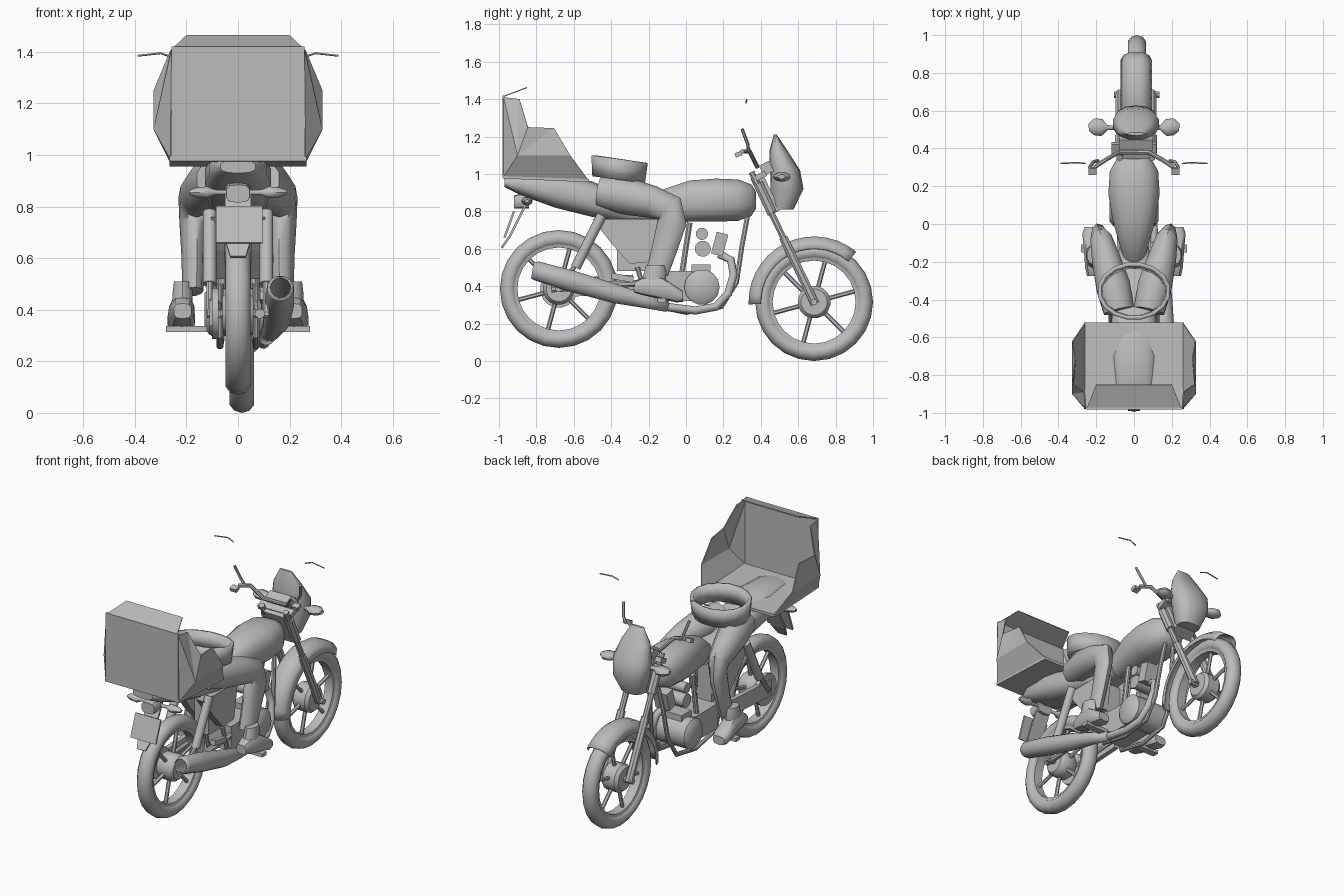
import bpy, bmesh, math
from mathutils import Vector

grey = bpy.data.materials.new("plain_grey")
grey.diffuse_color = (0.5, 0.5, 0.5, 1)


def make(name, verts, faces, smooth=40, thick=0):
    me = bpy.data.meshes.new(name)
    me.from_pydata([tuple(v) for v in verts], [], faces)
    bm = bmesh.new()
    bm.from_mesh(me)
    bmesh.ops.recalc_face_normals(bm, faces=bm.faces)
    for f in bm.faces:
        f.smooth = smooth > 0
    bm.to_mesh(me)
    bm.free()
    if smooth:
        me.set_sharp_from_angle(angle=math.radians(smooth))
    me.materials.append(grey)
    ob = bpy.data.objects.new(name, me)
    bpy.context.collection.objects.link(ob)
    if thick:
        m = ob.modifiers.new("thickness", 'SOLIDIFY')
        m.thickness = thick
        m.offset = 0
    return ob


def loft(name, secs, n=12, axis=None, e=1.0, caps=True, smooth=40, thick=0):
    """Rings (x, y, z, ru, rv) joined along a path; axis fixes the ring direction."""
    pts = [Vector(s[:3]) for s in secs]
    verts, faces, u = [], [], None
    for i, s in enumerate(secs):
        t = Vector(axis) if axis else pts[min(i + 1, len(pts) - 1)] - pts[max(i - 1, 0)]
        t.normalize()
        if u is None:
            u = Vector((1, 0, 0)) if abs(t.x) < 0.8 else Vector((0, 0, 1))
        u = (u - t * u.dot(t)).normalized()
        v = t.cross(u)
        for k in range(n):
            a = 2 * math.pi * (k + 0.5) / n
            c, d = math.cos(a), math.sin(a)
            c, d = math.copysign(abs(c) ** e, c), math.copysign(abs(d) ** e, d)
            verts.append(pts[i] + u * c * s[3] + v * d * s[4])
    for i in range(len(secs) - 1):
        for k in range(n):
            a, b = i * n + k, i * n + (k + 1) % n
            faces.append((a, b, b + n, a + n))
    if caps:
        faces += [tuple(range(n)), tuple(range(len(verts) - n, len(verts)))]
    return make(name, verts, faces, smooth, thick)


def tube(name, pts, r, n=8):
    return loft(name, [(*p, r, r) for p in pts], n)


def lathe(name, prof, c, n=24, a0=0, a1=360, loop=True, thick=0):
    """Profile (radius, x) swept round the x axis through c."""
    full, m = a1 - a0 == 360, len(prof)
    rings = n if full else n + 1
    verts, faces = [], []
    for i in range(rings):
        a = math.radians(a0 + (a1 - a0) * i / n)
        verts += [(c[0] + x, c[1] + r * math.cos(a), c[2] + r * math.sin(a)) for r, x in prof]
    for i in range(n):
        j = (i + 1) % rings
        for k in range(m if loop else m - 1):
            l = (k + 1) % m
            faces.append((i * m + k, i * m + l, j * m + l, j * m + k))
    return make(name, verts, faces, 50, thick)


def box(name, c, h, tilt=0):
    ca, sa = math.cos(math.radians(tilt)), math.sin(math.radians(tilt))
    vs = [(c[0] + i * h[0], c[1] + j * h[1] * ca - k * h[2] * sa, c[2] + j * h[1] * sa + k * h[2] * ca)
          for i in (-1, 1) for j in (-1, 1) for k in (-1, 1)]
    return make(name, vs, [(0, 1, 3, 2), (4, 5, 7, 6), (0, 1, 5, 4), (2, 3, 7, 6), (0, 2, 6, 4), (1, 3, 7, 5)], 0)


# Wheels: tyre, rim, hub and six spokes
def wheel(name, c, hub):
    lathe(name + "_tyre", [(0.27 + 0.045 * math.cos(k * math.pi / 5), 0.05 * math.sin(k * math.pi / 5))
                           for k in range(10)], c)
    lathe(name + "_rim", [(0.24, -0.035), (0.222, -0.03), (0.222, 0.03), (0.24, 0.035)], c)
    loft(name + "_hub", [(c[0] - 0.06, c[1], c[2], hub * 0.8, hub * 0.8), (c[0] - 0.04, c[1], c[2], hub, hub),
                         (c[0] + 0.04, c[1], c[2], hub, hub), (c[0] + 0.06, c[1], c[2], hub * 0.8, hub * 0.8)], 16)
    tube(name + "_axle", [(c[0] - 0.12, c[1], c[2]), (c[0] + 0.12, c[1], c[2])], 0.018)
    for k in range(6):
        a = math.radians(60 * k + 15)
        d = Vector((0, math.cos(a), math.sin(a)))
        tube(f"{name}_spoke_{k}", [Vector(c) + d * 0.05, Vector(c) + d * 0.23], 0.012, 6)


wheel("front_wheel", (0.015, 0.685, 0.315), 0.088)
wheel("rear_wheel", (0, -0.68, 0.385), 0.085)

# Front mudguard
lathe("front_mudguard", [(0.285, -0.08), (0.325, -0.065), (0.348, -0.03), (0.348, 0.03), (0.325, 0.065), (0.285, 0.08)],
      (0.012, 0.685, 0.315), 14, 50, 182, False, 0.006)

# Bodywork
loft("fuel_tank", [(0, -0.2, 0.80, 0.05, 0.05), (0, -0.12, 0.83, 0.075, 0.09), (0, 0.02, 0.855, 0.115, 0.112),
                   (0, 0.16, 0.86, 0.138, 0.117), (0, 0.28, 0.86, 0.13, 0.112), (0, 0.35, 0.86, 0.09, 0.085),
                   (0, 0.375, 0.86, 0.05, 0.045)], 16, (0, 1, 0), 0.8)
loft("seat_and_tail", [(0, -0.97, 0.955, 0.07, 0.025), (0, -0.88, 0.945, 0.115, 0.06), (0, -0.7, 0.915, 0.13, 0.095),
                       (0, -0.5, 0.865, 0.12, 0.095), (0, -0.3, 0.80, 0.105, 0.065),
                       (0, -0.12, 0.79, 0.08, 0.05)], 14, (0, 1, 0), 0.75)
for s, side in ((-1, "left"), (1, "right")):
    pan = [(-0.50, 0.76), (-0.15, 0.76), (-0.19, 0.53), (-0.30, 0.52), (-0.40, 0.63)]
    make(side + "_side_panel", [(s * x, y, z) for x in (0.05, 0.105) for y, z in pan],
         [(0, 1, 2, 3, 4), (5, 6, 7, 8, 9)] + [(i, (i + 1) % 5, (i + 1) % 5 + 5, i + 5) for i in range(5)], 0)
loft("headlight_cowl", [(0.01, 0.515, 0.81, 0.075, 0.06), (0.01, 0.54, 0.92, 0.115, 0.088),
                        (0.01, 0.53, 1.02, 0.125, 0.08), (0.01, 0.495, 1.12, 0.095, 0.05),
                        (0.01, 0.477, 1.21, 0.045, 0.008)], 14, (0, 0, 1), 0.85)

# Steering head and dashboard
box("steering_head", (0.01, 0.425, 0.89), (0.07, 0.035, 0.11), 26)
box("fork_crown", (0, 0.40, 0.99), (0.12, 0.03, 0.015), 26)
box("dashboard", (0.01, 0.43, 1.03), (0.09, 0.03, 0.03), 26)
tube("handlebar", [(-0.21, 0.30, 1.12), (-0.15, 0.34, 1.12), (-0.08, 0.38, 1.04), (0.08, 0.38, 1.04),
                   (0.15, 0.34, 1.12), (0.21, 0.30, 1.12)], 0.012)

for s, side in ((-1, "left"), (1, "right")):
    fx = 0.01 + s * 0.085
    # Fork, indicators, controls and loose mirror wires
    tube(side + "_fork_tube", [(fx, 0.35, 1.01), (fx, 0.53, 0.64)], 0.018)
    tube(side + "_fork_cover", [(fx, 0.385, 0.95), (fx, 0.46, 0.79)], 0.028)
    tube(side + "_fork_slider", [(fx, 0.52, 0.66), (fx, 0.69, 0.305)], 0.025)
    loft(side + "_front_indicator", [(s * 0.09, 0.51, 0.985, 0.012, 0.012), (s * 0.14, 0.51, 0.985, 0.013, 0.013),
                                     (s * 0.17, 0.51, 0.985, 0.026, 0.045), (s * 0.21, 0.515, 0.985, 0.026, 0.045),
                                     (s * 0.24, 0.51, 0.985, 0.012, 0.02)], 10)
    loft(side + "_rear_indicator", [(s * 0.04, -0.85, 0.855, 0.01, 0.01), (s * 0.09, -0.85, 0.855, 0.011, 0.011),
                                    (s * 0.12, -0.85, 0.855, 0.024, 0.03), (s * 0.16, -0.85, 0.855, 0.02, 0.026),
                                    (s * 0.19, -0.85, 0.855, 0.009, 0.012)], 10)
    box(side + "_switch", (s * 0.22, 0.28, 1.105), (0.022, 0.018, 0.012), 20)
    tube(side + "_lever", [(s * 0.19, 0.335, 1.12), (s * 0.215, 0.33, 1.16), (s * 0.235, 0.30, 1.24)], 0.009, 6)
    tube(side + "_mirror_wire", [(s * 0.255, 0.32, 1.38), (s * 0.30, 0.325, 1.395), (s * 0.39, 0.32, 1.385)], 0.004, 5)

    # Rider leg
    loft(side + "_trouser_leg", [(s * x, y, z, a, b) for x, y, z, a, b in (
        (0.08, -0.46, 0.905, 0.085, 0.085), (0.11, -0.33, 0.885, 0.095, 0.1), (0.15, -0.18, 0.85, 0.078, 0.087),
        (0.172, -0.085, 0.815, 0.06, 0.08), (0.178, -0.075, 0.74, 0.047, 0.08), (0.175, -0.115, 0.6, 0.042, 0.07),
        (0.175, -0.155, 0.47, 0.04, 0.062))], 10)
    loft(side + "_boot_shaft", [(s * 0.215, -0.165, 0.51, 0.035, 0.05), (s * 0.215, -0.165, 0.47, 0.04, 0.06),
                                (s * 0.215, -0.18, 0.40, 0.04, 0.07)], 10, (0, 0, 1))
    loft(side + "_shoe", [(s * 0.215, -0.275, 0.395, 0.035, 0.03), (s * 0.215, -0.23, 0.40, 0.045, 0.048),
                          (s * 0.218, -0.13, 0.39, 0.05, 0.06), (s * 0.22, -0.05, 0.355, 0.055, 0.042),
                          (s * 0.222, -0.015, 0.345, 0.04, 0.028)], 10, (0, 1, 0), 0.7)
    box(side + "_footpeg", (s * 0.20, -0.13, 0.325), (0.08, 0.022, 0.011))

    # Frame, suspension and swingarm
    tube(side + "_cradle_tube", [(s * 0.03, 0.33, 0.78), (s * 0.045, 0.30, 0.62), (s * 0.06, 0.27, 0.42),
                                 (s * 0.065, 0.19, 0.29), (s * 0.07, 0.0, 0.26), (s * 0.07, -0.2, 0.30),
                                 (s * 0.07, -0.26, 0.5)], 0.014)
    tube(side + "_rear_shock", [(s * 0.11, -0.59, 0.50), (s * 0.11, -0.45, 0.78)], 0.027, 10)
    tube(side + "_shock_rod", [(s * 0.11, -0.68, 0.385), (s * 0.11, -0.58, 0.53)], 0.014)
    tube(side + "_swingarm", [(s * 0.085, -0.72, 0.385), (s * 0.08, -0.2, 0.42)], 0.02)
    tube(side + "_seat_tube", [(s * 0.06, 0.02, 0.74), (s * 0.06, -0.02, 0.48)], 0.016)

    # Box side flap, folded outwards
    flap = [(0.26, -0.975, 0.985), (0.255, -0.975, 1.41), (0.262, -0.89, 1.40), (0.325, -0.845, 1.25),
            (0.31, -0.705, 1.245), (0.325, -0.62, 1.1), (0.26, -0.525, 0.97), (0.325, -0.90, 1.10)]
    make(side + "_box_flap", [(s * x, y, z) for x, y, z in flap],
         [(0, 7, 1), (1, 7, 2), (2, 7, 3), (3, 7, 4), (4, 7, 5), (0, 6, 5, 7)], 0, 0.006)

# Delivery box: back wall, floor and lid flap
box("box_back", (0, -0.975, 1.2), (0.257, 0.006, 0.22))
box("box_floor", (0, -0.75, 0.975), (0.265, 0.228, 0.009), -2.5)
make("box_lid_flap", [(-0.25, -0.975, 1.415), (0.25, -0.975, 1.415), (0.2, -0.85, 1.462), (-0.2, -0.85, 1.462)],
     [(0, 1, 2, 3)], 0, 0.006)

# Rider waist, an open band
loft("rider_waist", [(0, -0.36, 0.97, 0.175, 0.135), (0, -0.355, 1.08, 0.185, 0.145)], 16, (0, 0.14, 1),
     caps=False, thick=0.02)

# Tail light, plate and rear mudguard
loft("tail_light", [(0, -0.92, 0.85, 0.045, 0.035), (0, -0.84, 0.86, 0.05, 0.045)], 10, (0, 1, 0), 0.6)
box("number_plate", (0.005, -0.945, 0.73), (0.09, 0.006, 0.075), -20)
make("rear_mudguard", [(-0.05, -0.83, 0.89), (0.05, -0.83, 0.89), (0.05, -0.94, 0.67), (0.03, -0.985, 0.605),
                       (-0.03, -0.985, 0.605), (-0.05, -0.94, 0.67)], [(0, 1, 2, 5), (5, 2, 3, 4)], 0, 0.012)

# Engine
loft("crankcase", [(x, 0.085, 0.395, r, r) for x, r in ((-0.13, 0.07), (-0.11, 0.095), (0.11, 0.095), (0.13, 0.07))], 14)
box("gearbox", (0, -0.08, 0.40), (0.09, 0.12, 0.08))
box("cylinder_base", (0, 0.08, 0.485), (0.06, 0.05, 0.03))
tube("cylinder_barrel", [(-0.07, 0.09, 0.60), (0.07, 0.09, 0.60)], 0.043, 14)
tube("cylinder_head", [(-0.07, 0.085, 0.68), (0.07, 0.085, 0.68)], 0.033, 12)
box("cooling_block", (0.03, 0.18, 0.625), (0.05, 0.032, 0.06), -15)
box("battery_box", (0, -0.28, 0.60), (0.05, 0.09, 0.12))
box("chain_guard", (-0.095, -0.50, 0.40), (0.015, 0.22, 0.05), 3)
tube("sprocket", [(-0.10, -0.68, 0.385), (-0.075, -0.68, 0.385)], 0.1, 16)
box("brake_arm", (0.10, -0.34, 0.445), (0.015, 0.06, 0.016), -10)

# Exhaust
loft("muffler", [(0.165, -0.82, 0.485, 0.042, 0.042), (0.165, -0.80, 0.482, 0.05, 0.05), (0.16, -0.62, 0.43, 0.056, 0.056),
                 (0.15, -0.38, 0.36, 0.05, 0.05), (0.13, -0.22, 0.32, 0.035, 0.035),
                 (0.11, -0.1, 0.29, 0.026, 0.026)], 12, caps=False, thick=0.006)
tube("exhaust_header", [(0.11, -0.11, 0.29), (0.10, 0.05, 0.27), (0.09, 0.16, 0.29), (0.08, 0.225, 0.36),
                        (0.06, 0.255, 0.46), (0.04, 0.24, 0.54), (0.02, 0.18, 0.57)], 0.022, 10)
